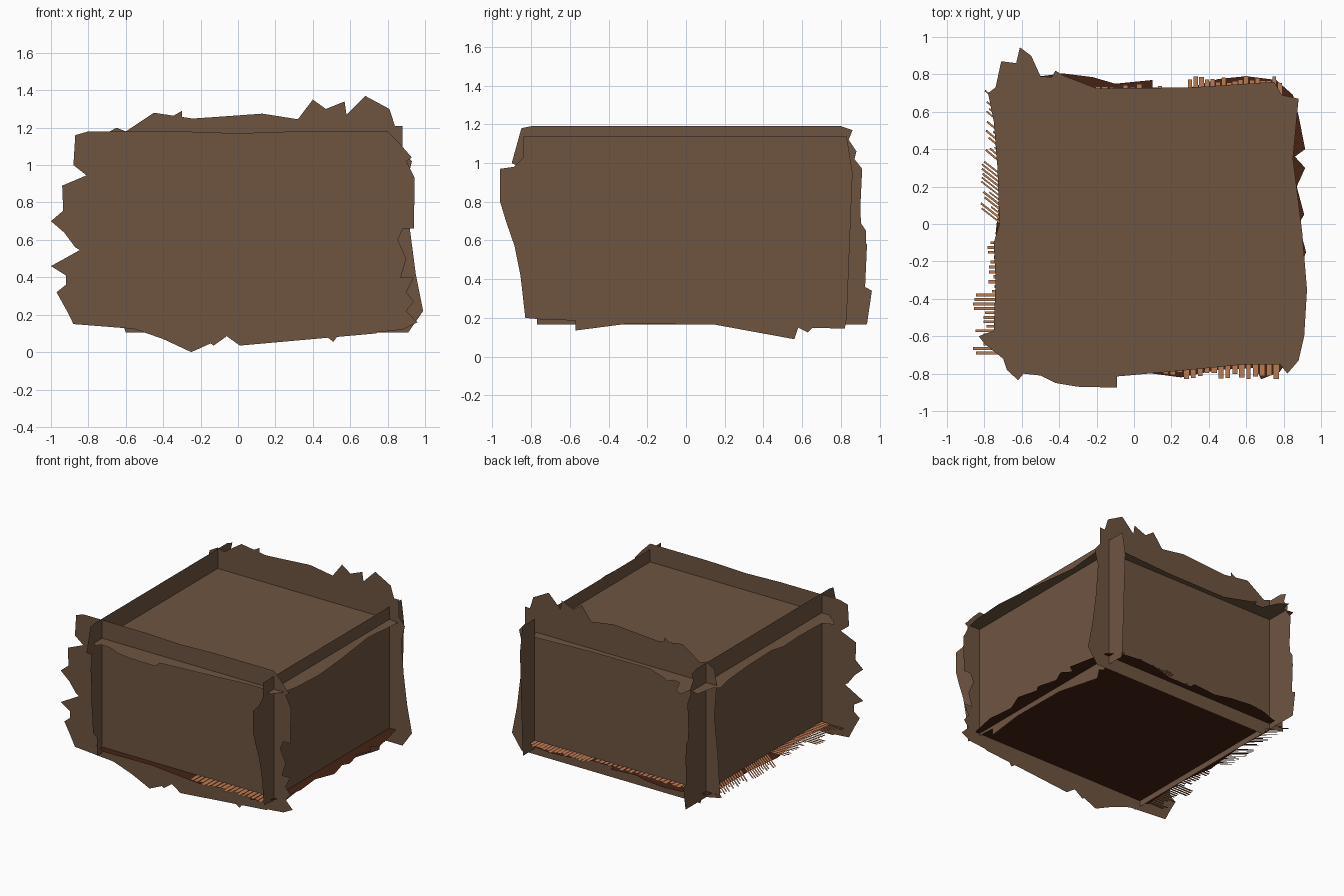
import bpy, bmesh, math, random
random.seed(4)

XL, XR, YF, YB, ZB, ZT = -0.65, 0.80, -0.71, 0.685, 0.21, 1.04


def material(name, rgb):
    m = bpy.data.materials.new(name)
    m.diffuse_color = (*rgb, 1)
    return m


BROWN = material("dark_wood", (0.156, 0.089, 0.053))
DARK = material("red_brown", (0.06, 0.016, 0.007))
COPPER = material("straw_copper", (0.5, 0.2, 0.085))


def finish(name, bm, mat):
    me = bpy.data.meshes.new(name)
    bm.to_mesh(me)
    bm.free()
    ob = bpy.data.objects.new(name, me)
    me.materials.append(mat)
    bpy.context.collection.objects.link(ob)


def sheet(name, outline, place, mat=BROWN):
    """Flat torn sheet; place(u, v) maps the outline into space."""
    bm = bmesh.new()
    bm.faces.new([bm.verts.new(place(u, v)) for u, v in outline])
    bmesh.ops.triangulate(bm, faces=bm.faces[:], ngon_method='EAR_CLIP')
    finish(name, bm, mat)


# Front wall, torn on the left, right and bottom (x, z)
front = [(-.88, .15), (-.92, .23), (-.97, .32), (-.92, .36), (-.92, .41), (-1, .46),
         (-.82, .56), (-.87, .56), (-.93, .64), (-1, .7), (-.93, .76), (-.88, .78),
         (-.94, .89), (-.81, .945), (-.88, 1.0), (-.87, 1.16), (-.8, 1.18),
         (-.3, 1.18), (0, 1.17), (.3, 1.18), (.8, 1.18), (.86, 1.12), (.93, 1.04),
         (.9, 1.02), (.945, .93), (.9, .86), (.94, .8), (.92, .74), (.94, .66),
         (.88, .66), (.855, .6), (.9, .5), (.87, .4), (.94, .4), (.9, .32), (.94, .27),
         (.9, .22), (.96, .16), (.88, .12), (.82, .18), (.74, .1), (.71, .04 + .06),
         (.66, .13), (.55, .11), (.51, .055), (.45, .1), (.32, .12), (.15, .15),
         (.04, .11), (.01, .035), (-.06, .085), (-.13, .035), (-.22, .1), (-.25, 0),
         (-.4, .07), (-.6, .14), (-.8, .18)]
sheet("front_wall", front, lambda u, v: (u, YF, v))

# Back wall, torn along the top (x, z)
back = [(-.6, .105), (-.62, .16), (-.77, .19), (-.75, .5), (-.72, .8), (-.74, 1.05),
        (-.72, 1.16), (-.65, 1.2), (-.6, 1.18), (-.45, 1.28), (-.42, 1.22), (-.3, 1.29),
        (-.3, 1.245), (-.15, 1.255), (0, 1.22), (.12, 1.24), (.13, 1.275), (.2, 1.23),
        (.32, 1.245), (.4, 1.35), (.47, 1.3), (.57, 1.34), (.58, 1.27), (.63, 1.32),
        (.68, 1.37), (.72, 1.3), (.81, 1.3), (.82, 1.21), (.88, 1.21), (.88, 1.08),
        (.93, 1.02), (.9, .9), (.92, .65), (.95, .42), (.99, .22), (.92, .18), (.91, .105)]
sheet("back_wall", back, lambda u, v: (u, YB, v))

# Right wall, mostly smooth cut (y, z)
right = [(-.83, .2), (-.72, .19), (-.64, .215), (-.57, .2), (-.57, .135), (-.3, .17),
         (-.05, .18), (.15, .165), (.56, .09), (.58, .15), (.63, .125), (.66, .155),
         (.82, .145), (.83, .2), (.83, .85), (.86, .95), (.83, 1.137), (-.84, 1.137),
         (-.84, 1.03), (-.89, .98), (-.96, .97), (-.96, .8), (-.93, .7), (-.885, .57),
         (-.855, .42)]
sheet("right_wall", right, lambda u, v: (XR, u, v))

# Left wall, torn on the back edge (y, z)
left = [(-.77, .165), (-.77, .3), (-.82, .36), (-.79, .5), (-.84, .62), (-.8, .75),
        (-.85, .87), (-.81, .95), (-.9, 1.0), (-.85, 1.03), (-.85, 1.18), (-.8, 1.19), (.8, 1.19),
        (.86, 1.17), (.84, 1.12), (.88, 1.06), (.87, 1.02), (.91, .97), (.84, .95),
        (.83, .86), (.9, .76), (.87, .74), (.93, .65), (.91, .61), (.935, .58),
        (.91, .52), (.925, .36), (.96, .34), (.935, .17), (.93, .165)]
sheet("left_wall", left, lambda u, v: (XL, u, v))

# Top sheet (x, y)
top = [(-.71, .87), (-.63, .86), (-.61, .945), (-.55, .9), (-.5, .79), (-.44, .785),
       (-.42, .82), (-.38, .795), (-.2, .725), (.3, .73), (.75, .76), (.79, .69), (.88, .67),
       (.85, .35), (.875, .15), (.9, -.05), (.925, -.35), (.91, -.6), (.88, -.73),
       (.82, -.8), (.78, -.75), (.6, -.75), (.3, -.78), (-.09, -.815), (-.09, -.875),
       (-.3, -.87), (-.42, -.85), (-.5, -.81), (-.59, -.8), (-.62, -.835), (-.68, -.78),
       (-.7, -.72), (-.8, -.64), (-.83, -.6), (-.75, -.57), (-.74, -.3), (-.75, -.1),
       (-.72, 0), (-.73, .3), (-.75, .55), (-.78, .7), (-.74, .73)]
sheet("top_sheet", top, lambda u, v: (u, v, ZT))

# Bottom sheet (x, y)
bottom = [(-.7, .72), (-.5, .79), (-.38, .805), (-.22, .785), (-.1, .75), (.1, .77),
          (.1, .73), (.3, .73), (.45, .775), (.6, .79), (.76, .77), (.85, .69), (.88, .58),
          (.915, .4), (.86, .36), (.915, .3), (.87, .2), (.91, .05), (.88, 0), (.92, -.15),
          (.86, -.3), (.88, -.5), (.84, -.7), (.78, -.79), (.68, -.83), (.65, -.77),
          (.45, -.78), (.25, -.82), (.1, -.8), (-.2, -.76), (-.6, -.77), (-.72, -.7),
          (-.7, -.3), (-.74, -.05), (-.7, .3), (-.71, .6)]
sheet("bottom_sheet", bottom, lambda u, v: (u, v, ZB), DARK)


def fringe(name, groups):
    """Rows of flat slats: start, end, direction angle, length, width, count."""
    bm = bmesh.new()
    for (x0, y0), (x1, y1), ang, length, width, count in groups:
        dx, dy = math.cos(math.radians(ang)), math.sin(math.radians(ang))
        for i in range(count):
            t = i / (count - 1)
            x, y = x0 + (x1 - x0) * t, y0 + (y1 - y0) * t
            n = length * random.uniform(.75, 1.1)
            w = width * random.uniform(.35, .5)
            z = ZB + .004
            bm.faces.new([bm.verts.new((x + a * dx - b * dy, y + a * dy + b * dx, z))
                          for a, b in ((0, -w), (n, -w), (n, w), (0, w))])
    finish(name, bm, COPPER)


# Slatted fringe on three sides of the bottom sheet
fringe("front_fringe", [((.17, -.69), (.76, -.69), -90, .13, .03, 17)])
fringe("back_fringe", [((.3, .665), (.78, .665), 90, .115, .028, 17),
                       ((-.6, .665), (.25, .665), 90, .075, .028, 24)])
fringe("left_fringe", [((-.63, -.69), (-.63, -.38), 180, .21, .018, 14),
                       ((-.63, -.36), (-.63, -.1), 180, .14, .018, 11),
                       ((-.63, -.06), (-.63, .2), 142, .22, .012, 12),
                       ((-.63, .26), (-.63, .6), 140, .2, .012, 14)])
